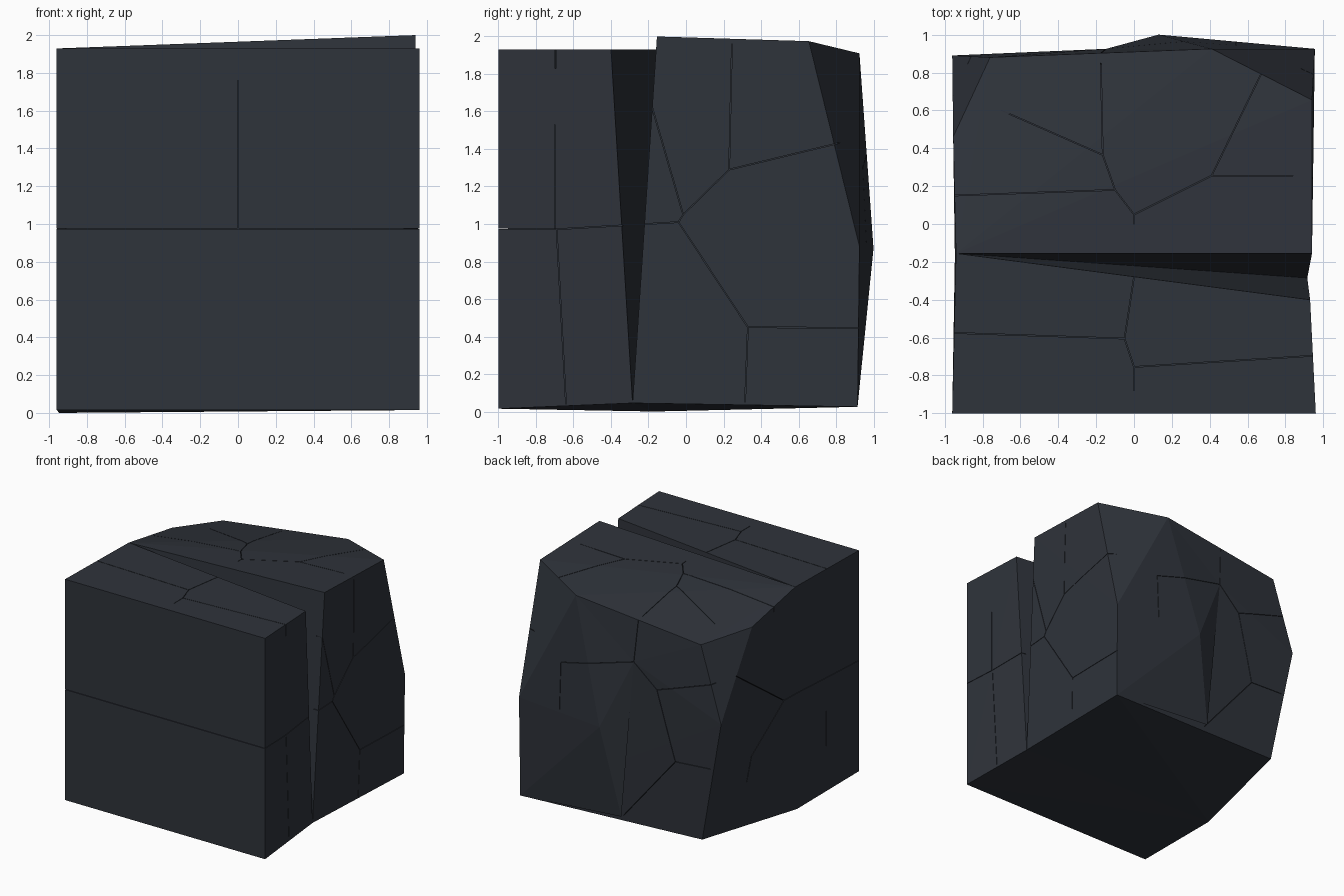
import bpy, bmesh
from mathutils import Vector

if "Cube" in bpy.data.objects:
    bpy.data.objects.remove(bpy.data.objects["Cube"])

# Shared corners where the front slab and the back block meet under the split
TIP = (-0.94, -0.155, 1.93)     # left end of the split, at the top
LOW_R = (0.915, -0.285, 0.045)  # bottom of the split on the right side
LOW_L = (-0.946, -0.17, 0.0)    # bottom left
SHARED = [TIP, LOW_R, LOW_L]

# Front slab: square front face and the leaning split wall
front = [(x, -1.0, z) for x in (-0.96, 0.96) for z in (0.015, 1.93)]
front += [(0.93, -0.40, 1.93)]

# Back block: chipped corners
CHIP_TOP = (0.41, 0.925, 1.91)
CHIP_LOW = (0.955, 0.925, 0.88)
REAR_LOW = (0.95, 0.915, 0.025)
REAR_TOP = (-0.147, 0.925, 1.48)
back = [
    CHIP_TOP, CHIP_LOW, REAR_LOW, REAR_TOP,
    (0.94, -0.155, 2.0),     # split rim
    (0.94, 0.655, 1.975),    # top right, start of chip
    (-0.755, 0.855, 0.075),  # bottom rear left
    (-0.96, 0.89, 1.14),     # rear left corner
    (-0.76, 0.88, 1.775),    # top left chip, rear
    (-0.955, 0.46, 1.82),    # top left chip, side
]
# Rear bulge, with one point buried inside the block
bulge = [CHIP_TOP, CHIP_LOW, REAR_LOW, REAR_TOP, (0.94, 0.655, 1.975),
         (-0.02, 0.915, 0.1), (0.13, 1.0, 0.87), (0.4, 0.5, 0.9)]


def add_hull(bm, points, shared=()):
    """Hull of the points plus shared corners, left open at the joint."""
    verts = [bm.verts.new(p) for p in list(points) + list(shared)]
    bmesh.ops.convex_hull(bm, input=verts)
    if shared:
        joint = set(verts[-3:])
        doomed = [f for f in bm.faces if set(f.verts) == joint]
        bmesh.ops.delete(bm, geom=doomed, context='FACES_ONLY')


def finish(bm, name):
    bmesh.ops.recalc_face_normals(bm, faces=bm.faces[:])
    mesh = bpy.data.meshes.new(name)
    bm.to_mesh(mesh)
    bm.free()
    obj = bpy.data.objects.new(name, mesh)
    bpy.context.collection.objects.link(obj)
    return obj


def combine(target, tool, operation):
    """Apply a boolean and remove the helper."""
    mod = target.modifiers.new(operation, 'BOOLEAN')
    mod.operation, mod.object = operation, tool
    mod.solver, mod.use_self = 'EXACT', True
    tool.hide_render = True
    bpy.context.view_layer.objects.active = target
    bpy.ops.object.modifier_apply(modifier=mod.name)
    bpy.data.objects.remove(tool)


# Split stone block
bm = bmesh.new()
add_hull(bm, front, SHARED)
add_hull(bm, back, SHARED)
bmesh.ops.remove_doubles(bm, verts=bm.verts[:], dist=0.0005)
bmesh.ops.dissolve_limit(bm, angle_limit=0.01, verts=bm.verts[:], edges=bm.edges[:])
block = finish(bm, "split_stone_block")
bm = bmesh.new()
add_hull(bm, bulge)
combine(block, finish(bm, "rear_bulge"), 'UNION')

# Hairline cracks: paths drawn on each side (axis, position, depth, paths)
front_lines = [[(-1, .975), (1, .975)], [(0, .975), (0, 1.76)]]
right_lines = [
    [(-1, .975), (-.69, .972), (-.04, 1.01), (.33, .45), (.92, .445)],
    [(-.7, .975), (-.7, 1.53)], [(-.69, .97), (-.64, .04)],
    [(-.04, 1.01), (-.015, 1.05), (.23, 1.29), (.245, 1.96)],
    [(-.015, 1.05), (-.18, 1.62)], [(.23, 1.29), (.85, 1.44)],
    [(.33, .45), (.315, .05)]]
left_lines = [
    [(-1, .975), (.01, 1.01), (.68, 1.48)], [(-.56, .4), (-.56, .7)],
    [(.01, 1.01), (.47, .7), (.47, .17)]]
top_lines = [
    [(-.96, -.575), (-.05, -.605), (0, -.755), (.96, -.695)],
    [(-.05, -.605), (0, -.28)], [(0, -.755), (0, -.88)],
    [(0, 0), (0, .05), (-.1, .18), (-.96, .15)],
    [(-.1, .18), (-.165, .365), (-.175, .85)], [(-.165, .365), (-.86, .67)],
    [(0, .05), (.41, .255), (.84, .255)], [(.41, .255), (.67, .79)]]
rear_lines = [
    [(.54, .9), (.54, 1.3), (-.147, 1.48), (-.36, 1.29), (-.52, .7), (-.02, .1)],
    [(-.147, 1.48), (-.175, 1.84)], [(-.36, 1.29), (-.93, 1.48)],
    [(-.52, .7), (-.85, .72)]]
sides = [(1, -1.0, .05, front_lines), (0, .93, .05, right_lines),
         (0, -.95, .04, left_lines), (2, 1.94, .11, top_lines),
         (1, .925, .08, rear_lines)]

bm = bmesh.new()
for axis, pos, depth, paths in sides:
    for path in paths:
        for a, b in zip(path, path[1:]):
            a, b = Vector(a), Vector(b)
            d = (b - a).normalized()
            side = Vector((-d.y, d.x)) * 0.002
            pts = []
            for h in (pos - depth, pos + depth):
                for p in (a - side, a + side, b + side, b - side):
                    c = [p.x, p.y]
                    c.insert(axis, h)
                    pts.append(c)
            add_hull(bm, pts)
combine(block, finish(bm, "crack_cutter"), 'DIFFERENCE')

# Dark slate colour
slate = bpy.data.materials.new("dark_slate")
slate.diffuse_color = (0.028, 0.033, 0.043, 1.0)
slate.use_nodes = True
slate.node_tree.nodes["Principled BSDF"].inputs["Base Color"].default_value = slate.diffuse_color
block.data.materials.clear()
block.data.materials.append(slate)
